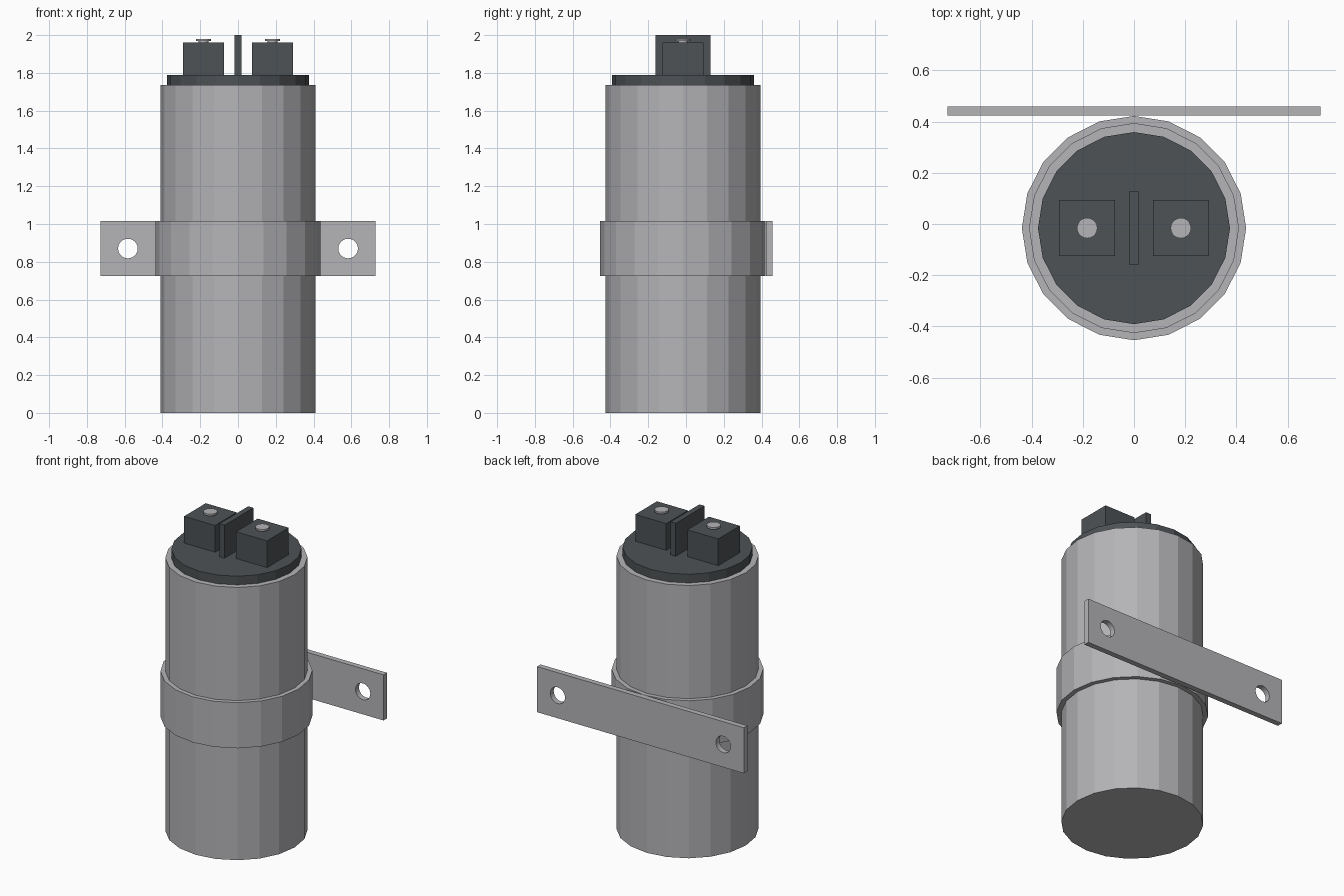
import bpy
import math

if "Cube" in bpy.data.objects:
    bpy.data.objects.remove(bpy.data.objects["Cube"], do_unlink=True)

CY = -0.016   # axis of the can, offset forward by the mounting plate
SIDES = 20


def material(name, rgb):
    m = bpy.data.materials.new(name)
    m.use_nodes = True
    color = (*rgb, 1)
    m.diffuse_color = color
    m.node_tree.nodes["Principled BSDF"].inputs["Base Color"].default_value = color
    return m


metal = material("brushed metal", (0.46, 0.46, 0.48))
plastic = material("dark plastic", (0.075, 0.084, 0.09))


def lathe(name, profile, mat, x=0, closed=False):
    """Revolve (radius, z) points about a vertical axis; cap the ends if open."""
    verts, faces = [], []
    for r, z in profile:
        for i in range(SIDES):
            a = math.tau * i / SIDES
            verts.append((r * math.cos(a), r * math.sin(a), z))
    n = len(profile)
    for k in range(n if closed else n - 1):
        a, b = k * SIDES, (k + 1) % n * SIDES
        for i in range(SIDES):
            j = (i + 1) % SIDES
            faces.append((a + i, a + j, b + j, b + i))
    if not closed:
        faces.append(tuple(reversed(range(SIDES))))
        faces.append(tuple(range((n - 1) * SIDES, n * SIDES)))
    mesh = bpy.data.meshes.new(name)
    mesh.from_pydata(verts, [], faces)
    mesh.materials.append(mat)
    ob = bpy.data.objects.new(name, mesh)
    ob.location = (x, CY, 0)
    bpy.context.collection.objects.link(ob)
    return ob


def box(name, x, size, z0, z1, mat):
    bpy.ops.mesh.primitive_cube_add(size=1, location=(x, CY, (z0 + z1) / 2))
    ob = bpy.context.object
    ob.name = name
    ob.scale = (*size, z1 - z0)
    ob.data.materials.append(mat)


# Can, lid and clamp band
lathe("can_body", [(0.41, 0), (0.41, 1.735)], metal)
lathe("lid", [(0.375, 1.735), (0.375, 1.79)], plastic)
lathe("clamp_band", [(0.41, 0.725), (0.438, 0.725), (0.438, 1.015), (0.41, 1.015)],
      metal, closed=True)

# Terminal blocks with their screws, and the divider between them
for side, x in (("left", 0.183), ("right", -0.183)):
    box(side + "_terminal_block", x, (0.218, 0.218), 1.79, 1.96, plastic)
    lathe(side + "_terminal_screw",
          [(0.026, 1.96), (0.026, 1.968), (0.04, 1.968), (0.04, 1.98)], metal, x)
box("terminal_divider", 0, (0.036, 0.29), 1.79, 2.0, plastic)

# Mounting plate: filled outline with two round holes
curve = bpy.data.curves.new("mounting_plate", "CURVE")
curve.dimensions = "2D"
curve.fill_mode = "BOTH"
curve.extrude = 0.0175


def outline(points):
    s = curve.splines.new("POLY")
    s.points.add(len(points) - 1)
    for p, (x, y) in zip(s.points, points):
        p.co = (x, y, 0, 1)
    s.use_cyclic_u = True


w, h = 0.728, 0.145
outline([(-w, -h), (w, -h), (w, h), (-w, h)])
for cx in (-0.583, 0.583):
    outline([(cx + 0.052 * math.cos(math.tau * i / 24),
              0.052 * math.sin(math.tau * i / 24)) for i in range(24)])
plate = bpy.data.objects.new("mounting_plate", curve)
plate.location = (0, 0.4405, 0.87)
plate.rotation_euler = (math.pi / 2, 0, 0)
bpy.context.collection.objects.link(plate)
curve.materials.append(metal)
bpy.ops.object.select_all(action="DESELECT")
plate.select_set(True)
bpy.context.view_layer.objects.active = plate
bpy.ops.object.convert(target="MESH")
bpy.ops.object.shade_flat()
